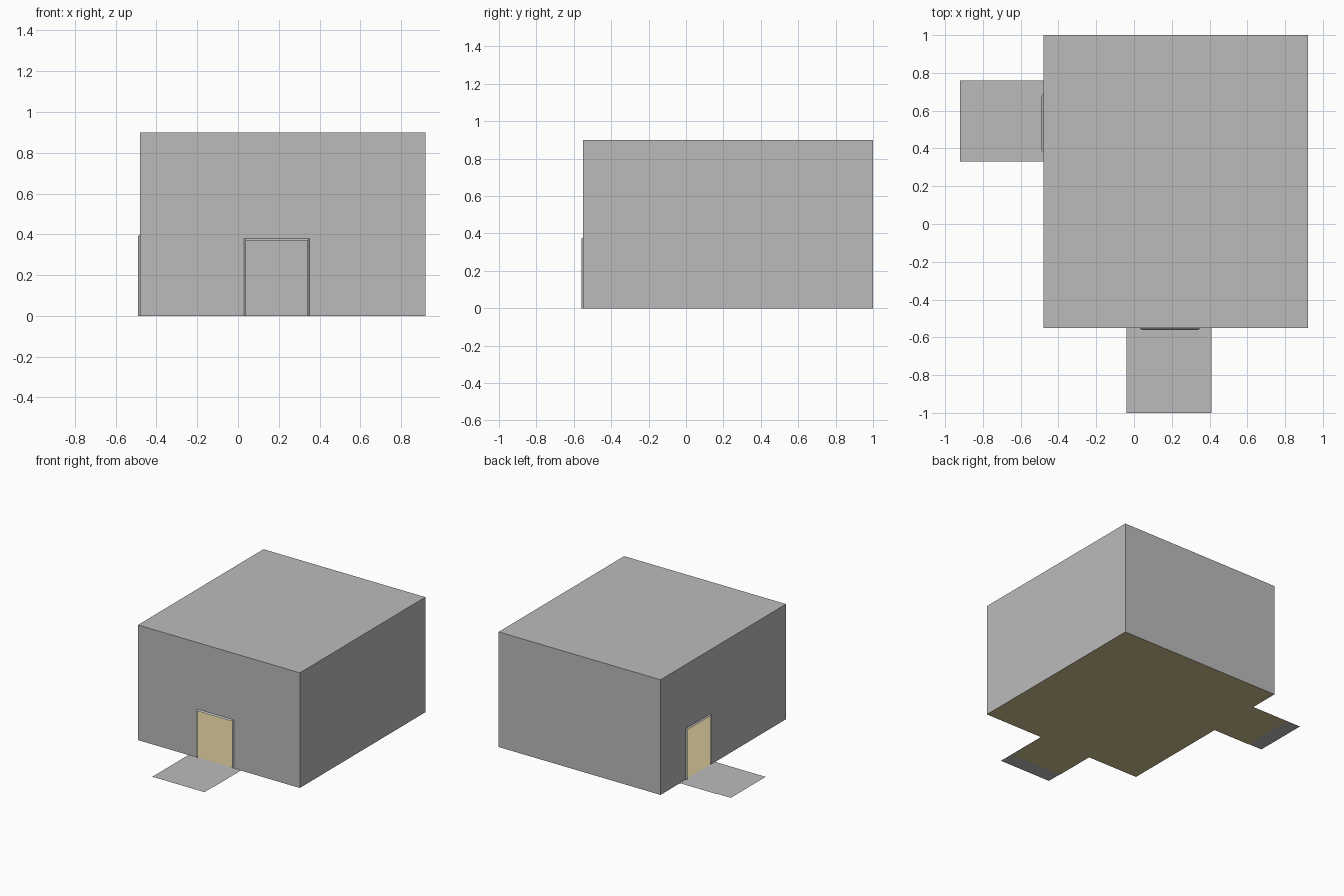
import bpy
from mathutils import Vector

cube = bpy.data.objects.get("Cube")
if cube:
    bpy.data.objects.remove(cube, do_unlink=True)


def make_material(name, color):
    mat = bpy.data.materials.new(name)
    mat.use_nodes = True
    mat.diffuse_color = color
    mat.node_tree.nodes["Principled BSDF"].inputs["Base Color"].default_value = color
    return mat


GREY = make_material("plain grey", (0.5, 0.5, 0.5, 1))
BEIGE = make_material("floor beige", (0.63, 0.53, 0.295, 1))

# House extents
X0, X1, Y0, Y1, H = -0.48, 0.92, -0.55, 1.0, 0.9
UP = Vector((0, 0, 1))
LIP = 0.01


def make_object(name, verts, faces, mat):
    mesh = bpy.data.meshes.new(name)
    mesh.from_pydata(verts, [], faces)
    mesh.materials.append(mat)
    obj = bpy.data.objects.new(name, mesh)
    bpy.context.collection.objects.link(obj)
    return obj


def doorway(left, right, top):
    return [(left, 0), (left, top), (right, top), (right, 0)]


def wall(name, start, end, door=None):
    """Flat wall seen from outside, start to end; door = (left, right, top)."""
    start, end = Vector((*start, 0)), Vector((*end, 0))
    length = (end - start).length
    along = (end - start).normalized()
    out = along.cross(UP)

    def place(points, push=0):
        return [start + along * s + UP * z + out * push for s, z in points]

    outline = [(0, 0)]
    if door:
        left, right, top = door
        base = doorway(left - LIP, right + LIP, top + LIP)
        outline += base
        # Thin bevelled collar round the opening
        collar = place(base) + place(doorway(left, right, top), LIP)
        make_object(name + "_door_frame", collar,
                    [(i, i + 4, i + 5, i + 1) for i in range(3)], GREY)
    outline += [(length, 0), (length, H), (0, H)]
    make_object(name, place(outline), [range(len(outline))], GREY)


def slab(name, x0, x1, y0, y1, z, mat):
    make_object(name, [(x0, y0, z), (x1, y0, z), (x1, y1, z), (x0, y1, z)],
                [(0, 1, 2, 3)], mat)


# Walls and roof, with open doorways on the front and right
wall("front_wall", (X0, Y0), (X1, Y0), (0.52, 0.82, 0.37))
wall("left_wall", (X1, Y0), (X1, Y1))
wall("back_wall", (X1, Y1), (X0, Y1))
wall("right_wall", (X0, Y1), (X0, Y0), (0.32, 0.61, 0.39))
slab("roof", X0, X1, Y0, Y1, H, GREY)

# Floor, with strips running out under the entrance pads
slab("floor", X0, X1, Y0, Y1, 0, BEIGE)
slab("front_floor_strip", -0.04, 0.41, -0.88, Y0, 0, BEIGE)
slab("side_floor_strip", -0.80, X0, 0.33, 0.76, 0, BEIGE)

# Entrance pads
slab("front_pad", -0.04, 0.41, -1.0, Y0, 0.003, GREY)
slab("side_pad", -0.92, X0, 0.33, 0.76, 0.003, GREY)
